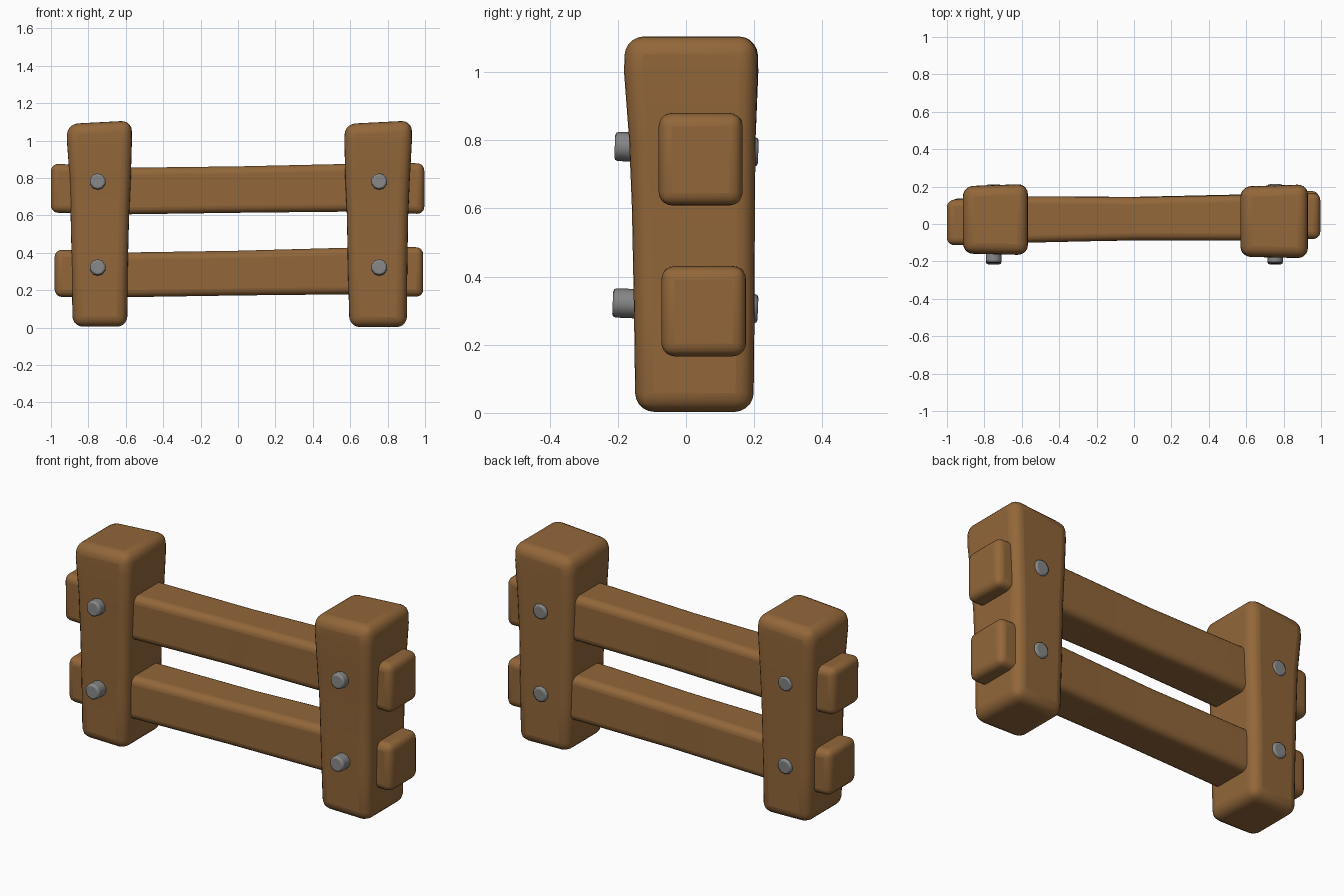
import bpy, bmesh, math
from mathutils import Vector

if "Cube" in bpy.data.objects:
    bpy.data.objects.remove(bpy.data.objects["Cube"])


def material(name, rgb):
    m = bpy.data.materials.new(name)
    m.diffuse_color = (*rgb, 1)
    m.use_nodes = True
    m.node_tree.nodes["Principled BSDF"].inputs["Base Color"].default_value = m.diffuse_color
    return m


wood = material("brown wood", (0.29, 0.135, 0.042))
iron = material("grey iron", (0.24, 0.24, 0.245))


def finish(name, bm, mat, bevel, segments):
    bmesh.ops.recalc_face_normals(bm, faces=bm.faces)
    me = bpy.data.meshes.new(name)
    bm.to_mesh(me)
    bm.free()
    me.materials.append(mat)
    ob = bpy.data.objects.new(name, me)
    bpy.context.collection.objects.link(ob)
    b = ob.modifiers.new("rounded edges", 'BEVEL')
    b.width, b.segments = bevel, segments
    b.limit_method, b.angle_limit = 'ANGLE', math.radians(40)
    bpy.context.view_layer.objects.active = ob
    ob.select_set(True)
    bpy.ops.object.shade_smooth_by_angle(angle=math.radians(50))
    ob.select_set(False)
    return ob


def beam(name, rings, bevel):
    """Loft four-cornered rings into a beam with rounded edges."""
    bm = bmesh.new()
    vs = [[bm.verts.new(p) for p in ring] for ring in rings]
    for a, b in zip(vs, vs[1:]):
        for i in range(4):
            j = (i + 1) % 4
            bm.faces.new((a[i], a[j], b[j], b[i]))
    bm.faces.new(vs[0])
    bm.faces.new(vs[-1])
    return finish(name, bm, wood, bevel, 5)


def post(name, sections, tilt):
    """Sections: z, x0, x1, y0, y1. The top slopes up to the right by tilt."""
    rings = []
    for k, (z, x0, x1, y0, y1) in enumerate(sections):
        t = tilt if k == len(sections) - 1 else 0
        rings.append([(x0, y0 + .008, z - t), (x1, y0, z),
                      (x1, y1, z), (x0, y1 - .012, z - t)])
    return beam(name, rings, 0.055)


def rail(name, sections):
    """Sections: x, y0, y1, z0, z1."""
    return beam(name, [[(x, y0, z0), (x, y1, z0), (x, y1, z1), (x, y0, z1)]
                       for x, y0, y1, z0, z1 in sections], 0.038)


# Posts, flaring towards the top
post("left_post", [
    (0.005, -.885, -.592, -.150, .200), (0.30, -.888, -.590, -.152, .203),
    (0.60, -.895, -.582, -.155, .204), (0.80, -.900, -.573, -.160, .206),
    (1.00, -.915, -.567, -.166, .214), (1.107, -.912, -.568, -.163, .212)], .018)
post("right_post", [
    (0.003, .596, .903, -.150, .200), (0.30, .588, .905, -.154, .203),
    (0.60, .582, .910, -.160, .204), (0.80, .573, .919, -.168, .206),
    (1.00, .569, .930, -.183, .212), (1.107, .572, .929, -.180, .210)], .018)

# Rails passing through both posts
rail("upper_rail", [
    (-1.0, -.113, .128, .615, .876), (-.88, -.113, .135, .612, .872),
    (-.58, -.100, .148, .606, .855), (0, -.087, .143, .614, .862),
    (.58, -.088, .155, .620, .875), (.88, -.080, .166, .612, .880),
    (.996, -.080, .166, .607, .878)])
rail("lower_rail", [
    (-.98, -.108, .135, .165, .417), (-.88, -.105, .138, .163, .414),
    (-.58, -.098, .148, .163, .402), (0, -.088, .145, .172, .411),
    (.58, -.085, .158, .178, .427), (.88, -.072, .176, .168, .431),
    (.99, -.072, .176, .165, .429)])


def bolt(name, front, back, radius=0.043):
    """Eight-sided pin between two points."""
    f, b = Vector(front), Vector(back)
    bm = bmesh.new()
    bmesh.ops.create_cone(bm, cap_ends=True, segments=10, radius1=radius,
                          radius2=radius, depth=(b - f).length)
    rot = (b - f).to_track_quat('Z', 'Y').to_matrix().to_4x4()
    bm.transform(rot)
    bmesh.ops.translate(bm, verts=bm.verts, vec=(f + b) / 2)
    return finish(name, bm, iron, 0.010, 2)


# Bolts through each crossing, barely breaking the back face
bolt("bolt_left_upper", (-.75, -.207, .782), (-.75, .206, .765))
bolt("bolt_left_lower", (-.75, -.215, .323), (-.75, .210, .305))
bolt("bolt_right_upper", (.755, -.209, .782), (.755, .212, .765))
bolt("bolt_right_lower", (.755, -.215, .323), (.755, .211, .305))
